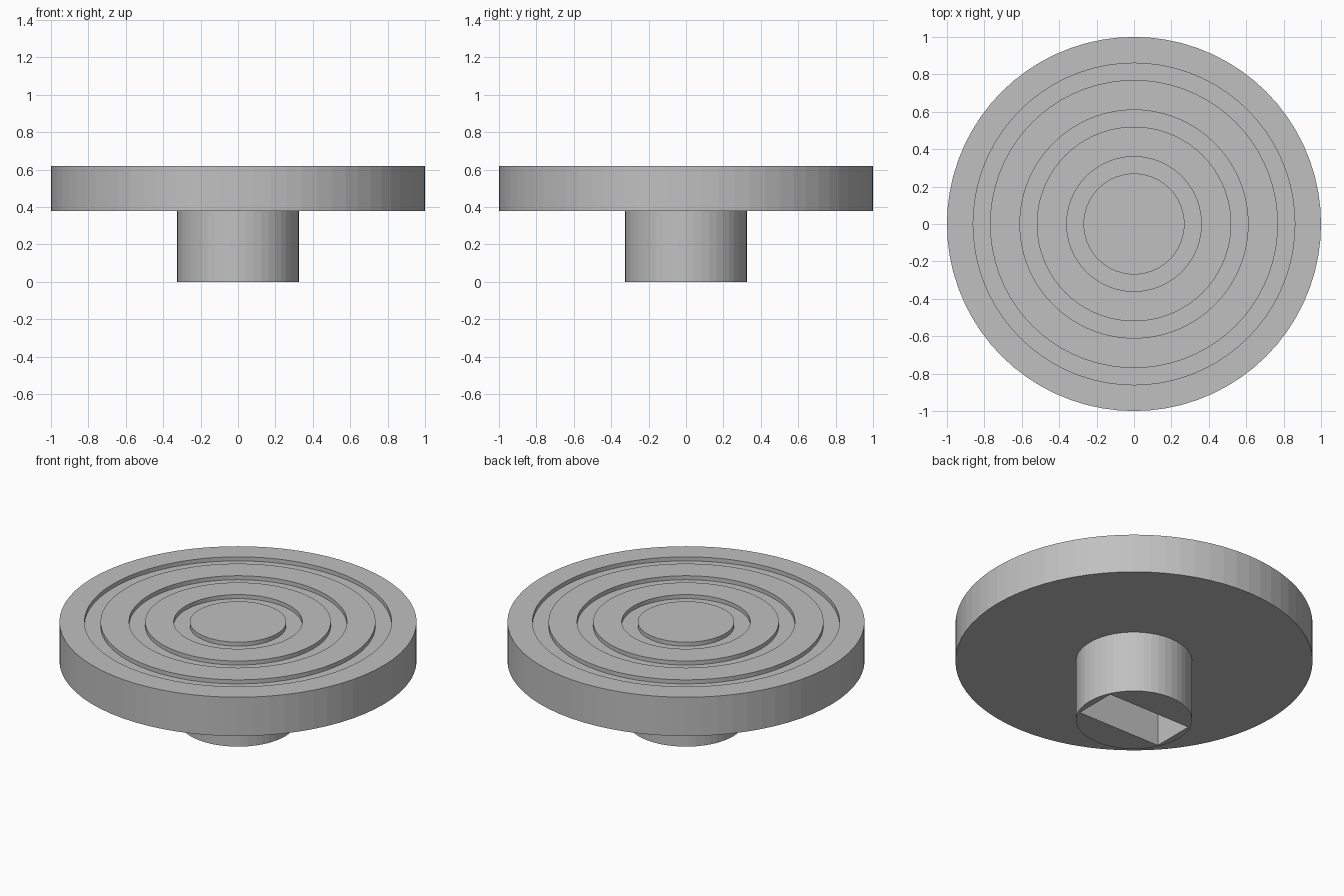
import bpy, bmesh
from math import pi, cos, sin
from mathutils import Vector

cube = bpy.data.objects.get("Cube")
if cube:
    bpy.data.objects.remove(cube, do_unlink=True)

# Single flat colour
grey = bpy.data.materials.new("light grey")
grey.use_nodes = True
color = (0.53, 0.53, 0.53, 1)
grey.diffuse_color = color
grey.node_tree.nodes["Principled BSDF"].inputs["Base Color"].default_value = color

BASE, TOP = 0.38, 0.62
GROOVE_DEPTH = 0.025
GROOVES = [(0.27, 0.36), (0.52, 0.61), (0.77, 0.86)]
STEM_RADIUS = 0.325
SLOT_LENGTH, SLOT_WIDTH = 0.57, 0.265


def finish(name, bm):
    """Turn a bmesh into a named object."""
    bmesh.ops.recalc_face_normals(bm, faces=bm.faces)
    mesh = bpy.data.meshes.new(name)
    bm.to_mesh(mesh)
    bm.free()
    mesh.materials.append(grey)
    obj = bpy.data.objects.new(name, mesh)
    bpy.context.collection.objects.link(obj)
    return obj


def lathe(name, profile, segments):
    """Spin a (radius, height) profile around the z axis."""
    bm = bmesh.new()
    verts = [bm.verts.new((r, 0, z)) for r, z in profile]
    edges = [bm.edges.new(pair) for pair in zip(verts, verts[1:])]
    bmesh.ops.spin(bm, geom=verts + edges, cent=(0, 0, 0), axis=(0, 0, 1),
                   angle=2 * pi, steps=segments, use_duplicate=False)
    bmesh.ops.remove_doubles(bm, verts=bm.verts, dist=0.0001)
    return finish(name, bm)


def add_loop(bm, points):
    """Add a closed loop of edges."""
    verts = [bm.verts.new(p) for p in points]
    return [bm.edges.new((v, verts[i - 1])) for i, v in enumerate(verts)]


# Round plate with three concentric grooves in its top
profile = [(0, TOP)]
for inner, outer in GROOVES:
    floor = TOP - GROOVE_DEPTH
    profile += [(inner, TOP), (inner, floor), (outer, floor), (outer, TOP)]
profile += [(1, TOP), (1, BASE), (0, BASE)]
lathe("grooved_plate", profile, 72)

# Stem with a rectangular slot open at the bottom, ending inside the plate
bm = bmesh.new()
sides = 48
circle = [(STEM_RADIUS * cos(2 * pi * i / sides),
           STEM_RADIUS * sin(2 * pi * i / sides), 0) for i in range(sides)]
x, y = SLOT_LENGTH / 2, SLOT_WIDTH / 2
slot = [(x, y, 0), (-x, y, 0), (-x, -y, 0), (x, -y, 0)]
edges = add_loop(bm, circle) + add_loop(bm, slot)
bmesh.ops.triangle_fill(bm, edges=edges, use_beauty=True, normal=(0, 0, -1))

# Keep the slot opening clear of fill faces
inside = [f for f in bm.faces
          if all(abs(v.co.x) < x + 0.001 and abs(v.co.y) < y + 0.001 for v in f.verts)]
bmesh.ops.delete(bm, geom=inside, context="FACES_ONLY")
extruded = bmesh.ops.extrude_face_region(bm, geom=bm.faces[:], use_keep_orig=True)
top_verts = [g for g in extruded["geom"] if isinstance(g, bmesh.types.BMVert)]
bmesh.ops.translate(bm, verts=top_verts, vec=Vector((0, 0, BASE + 0.005)))
finish("slotted_stem", bm)
